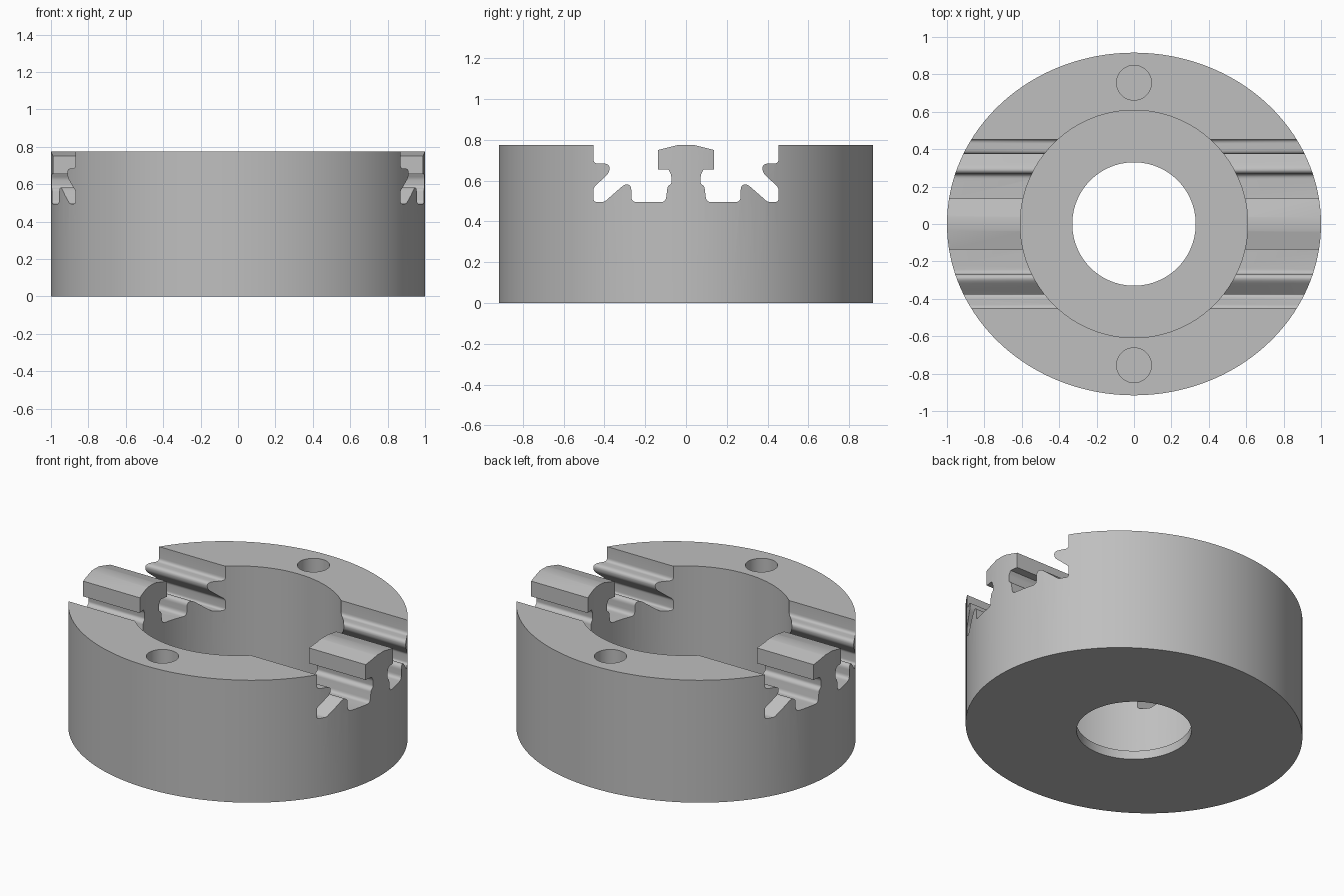
import bpy
import bmesh
import math
from mathutils import Vector

cube = bpy.data.objects.get("Cube")
if cube:
    bpy.data.objects.remove(cube, do_unlink=True)

HEIGHT = 0.775
ABOVE = 0.9

# Material
steel = bpy.data.materials.new("plain grey")
steel.use_nodes = True
grey = (0.52, 0.52, 0.52, 1)
steel.diffuse_color = grey
steel.node_tree.nodes["Principled BSDF"].inputs["Base Color"].default_value = grey


def cylinder(name, radius, bottom, top, y=0, sides=96):
    bpy.ops.mesh.primitive_cylinder_add(
        vertices=sides, radius=radius, depth=top - bottom,
        location=(0, y, (bottom + top) / 2))
    obj = bpy.context.object
    obj.name = name
    return obj


def rounded(corners, steps=5):
    """Turn (y, z, radius) corners into an outline with soft corners."""
    points = []
    for i, (y, z, r) in enumerate(corners):
        here = Vector((y, z))
        if not r:
            points.append(here)
            continue
        before = Vector(corners[i - 1][:2]) - here
        after = Vector(corners[(i + 1) % len(corners)][:2]) - here
        a = here + before.normalized() * min(r, before.length * 0.48)
        b = here + after.normalized() * min(r, after.length * 0.48)
        for k in range(steps + 1):
            t = k / steps
            points.append(a * (1 - t) ** 2 + here * 2 * t * (1 - t) + b * t * t)
    return points


def slot_cutter(name, outline, side):
    """Extrude the slot outline along x on one side of the rail."""
    bm = bmesh.new()
    face = bm.faces.new([bm.verts.new((-1.2, side * p.x, p.y)) for p in outline])
    grown = bmesh.ops.extrude_face_region(bm, geom=[face])
    moved = [v for v in grown["geom"] if isinstance(v, bmesh.types.BMVert)]
    bmesh.ops.translate(bm, verts=moved, vec=(2.4, 0, 0))
    bmesh.ops.recalc_face_normals(bm, faces=bm.faces)
    mesh = bpy.data.meshes.new(name)
    bm.to_mesh(mesh)
    bm.free()
    obj = bpy.data.objects.new(name, mesh)
    bpy.context.collection.objects.link(obj)
    return obj


# Oval body
body = cylinder("slotted_ring_body", 1, 0, HEIGHT, sides=128)
body.scale.y = 0.916
bpy.ops.object.transform_apply(location=True, rotation=False, scale=True)

# Slot outline, from the outer wall down and round to the crown of the rail
outline = rounded([
    (0.453, ABOVE, 0), (0.453, 0.683, 0.022), (0.375, 0.683, 0.03),
    (0.375, 0.64, 0.02), (0.453, 0.565, 0.012), (0.453, 0.495, 0.016),
    (0.4, 0.495, 0.012), (0.295, 0.587, 0.03), (0.268, 0.572, 0.02),
    (0.268, 0.495, 0.026), (0.1, 0.495, 0.022), (0.09, 0.572, 0.012),
    (0.07, 0.585, 0.012), (0.073, 0.63, 0.01), (0.085, 0.653, 0),
    (0.136, 0.653, 0), (0.136, 0.75, 0), (0.035, HEIGHT, 0), (0.035, ABOVE, 0),
])

# Pocket, bore, bolt holes and slots
cutters = [
    cylinder("pocket_cutter", 0.608, 0.055, ABOVE),
    cylinder("bore_cutter", 0.33, -0.1, 0.2),
]
for side in (-1, 1):
    cutters.append(cylinder("bolt_hole_cutter", 0.093, 0.4, ABOVE, side * 0.755, 48))
    cutters.append(slot_cutter("slot_cutter", outline, side))

for cutter in cutters:
    cutter.hide_render = True
    mod = body.modifiers.new(cutter.name, 'BOOLEAN')
    mod.operation = 'DIFFERENCE'
    mod.solver = 'EXACT'
    mod.object = cutter

# Bake the cuts and drop the helpers
bpy.context.view_layer.update()
evaluated = body.evaluated_get(bpy.context.evaluated_depsgraph_get())
result = bpy.data.meshes.new_from_object(evaluated)
body.modifiers.clear()
body.data = result
for cutter in cutters:
    bpy.data.objects.remove(cutter, do_unlink=True)

body.data.materials.clear()
body.data.materials.append(steel)
for poly in body.data.polygons:
    poly.material_index = 0
bpy.ops.object.select_all(action='DESELECT')
body.select_set(True)
bpy.context.view_layer.objects.active = body
bpy.ops.object.shade_smooth_by_angle(angle=math.radians(25))
